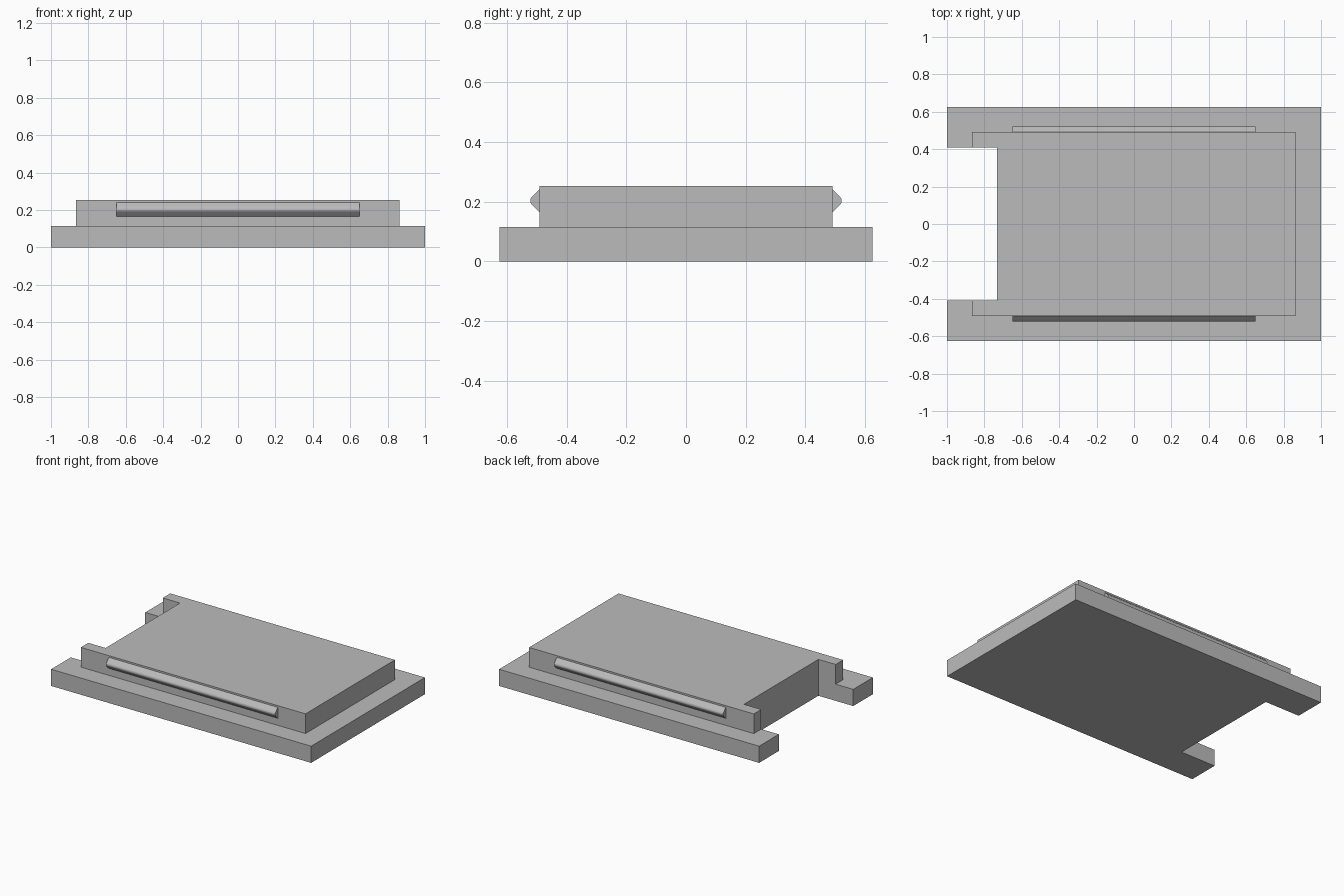
import bpy
import bmesh
import math
from mathutils import Vector

cube = bpy.data.objects.get("Cube")
if cube:
    bpy.data.objects.remove(cube, do_unlink=True)

grey = bpy.data.materials.new("plain grey")
grey.use_nodes = True
colour = (0.5, 0.5, 0.5, 1)
grey.diffuse_color = colour
grey.node_tree.nodes["Principled BSDF"].inputs["Base Color"].default_value = colour


def extrude_profile(name, points, direction):
    """Closed prism swept from a planar outline."""
    bm = bmesh.new()
    face = bm.faces.new([bm.verts.new(p) for p in points])
    swept = bmesh.ops.extrude_face_region(bm, geom=[face])["geom"]
    verts = [v for v in swept if isinstance(v, bmesh.types.BMVert)]
    bmesh.ops.translate(bm, verts=verts, vec=Vector(direction))
    bmesh.ops.recalc_face_normals(bm, faces=bm.faces)
    mesh = bpy.data.meshes.new(name)
    bm.to_mesh(mesh)
    bm.free()
    mesh.materials.append(grey)
    obj = bpy.data.objects.new(name, mesh)
    bpy.context.collection.objects.link(obj)
    return obj


# Notch shared by both plates
NOTCH_X, NOTCH_Y = -0.732, 0.409
BASE_TOP, TOP = 0.116, 0.253


def notched_plate(name, left, right, half_y, z0, z1):
    half = [(NOTCH_X, NOTCH_Y), (left, NOTCH_Y), (left, half_y), (right, half_y)]
    outline = half + [(x, -y) for x, y in reversed(half)]
    return extrude_profile(name, [(x, y, z0) for x, y in outline], (0, 0, z1 - z0))


notched_plate("base_plate", -1, 1, 0.625, 0, BASE_TOP)
notched_plate("raised_plate", -0.865, 0.863, 0.491, BASE_TOP, TOP)

# Snap ridges: 45 degree flanks with a rounded tip
RIDGE_X, RIDGE_Z, WALL_Y, HALF_Z, RADIUS = 0.65, 0.203, 0.491, 0.038, 0.018
centre_y = WALL_Y + HALF_Z - RADIUS * math.sqrt(2)
tip = []
for i in range(9):
    a = math.radians(45 - 90 * i / 8)
    tip.append((centre_y + RADIUS * math.cos(a), RIDGE_Z + RADIUS * math.sin(a)))
section = [(WALL_Y, RIDGE_Z + HALF_Z)] + tip + [(WALL_Y, RIDGE_Z - HALF_Z)]

for name, side in (("front_ridge", -1), ("back_ridge", 1)):
    ridge = extrude_profile(name, [(-RIDGE_X, side * y, z) for y, z in section],
                            (2 * RIDGE_X, 0, 0))
    bpy.ops.object.select_all(action="DESELECT")
    ridge.select_set(True)
    bpy.context.view_layer.objects.active = ridge
    bpy.ops.object.shade_smooth_by_angle(angle=math.radians(30))
